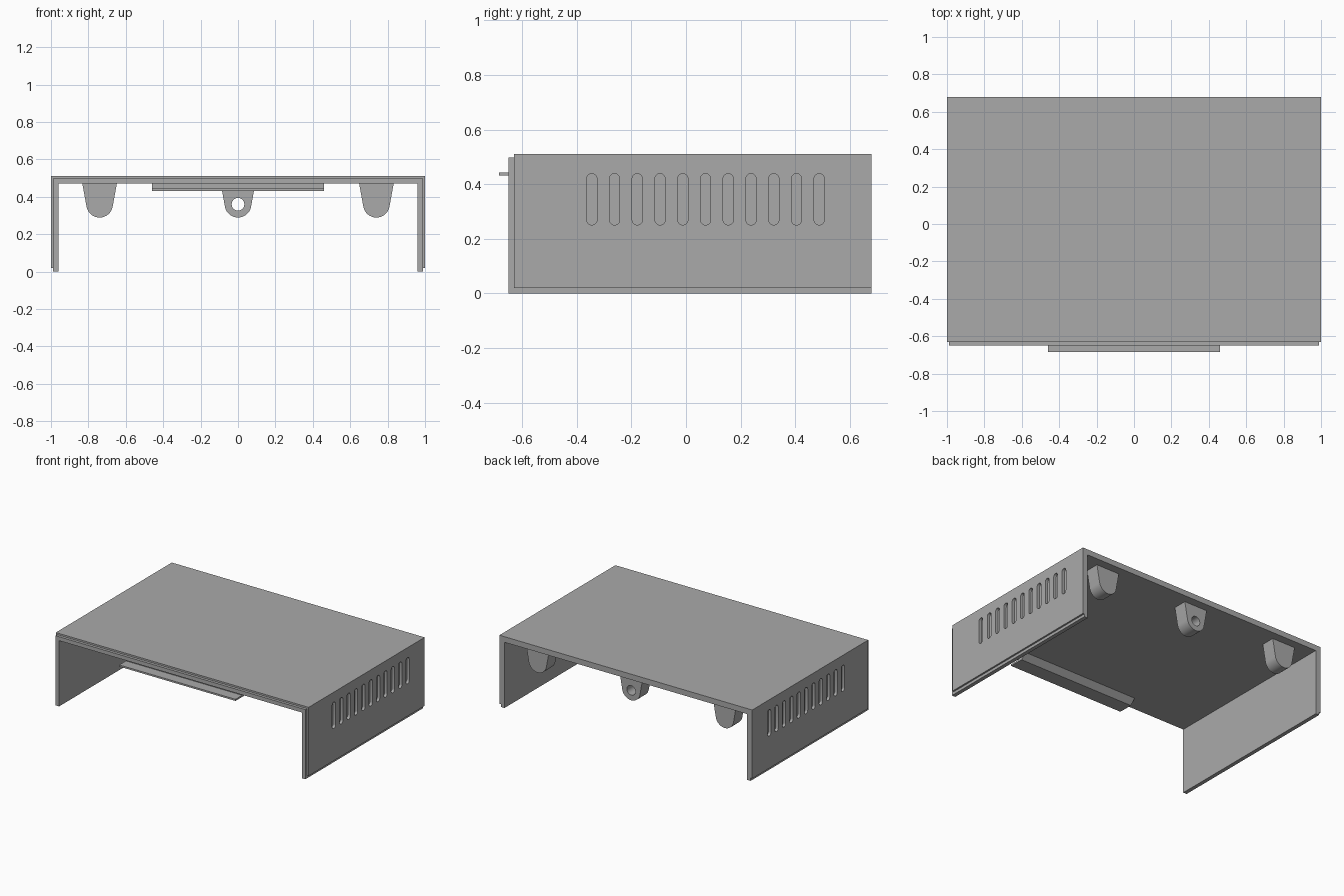
import bpy, bmesh, math
from mathutils import Vector

if "Cube" in bpy.data.objects:
    bpy.data.objects.remove(bpy.data.objects["Cube"], do_unlink=True)

grey = bpy.data.materials.new("cover_grey")
grey.use_nodes = True
grey.diffuse_color = (0.4, 0.4, 0.4, 1)
grey.node_tree.nodes["Principled BSDF"].inputs["Base Color"].default_value = (0.4, 0.4, 0.4, 1)

BACK = 0.68


def add_prism(bm, outline, axis, start, end):
    """Extrude a closed outline along x (outline is y,z) or y (outline is x,z)."""
    def place(u, v, d):
        return Vector((d, u, v)) if axis == "x" else Vector((u, d, v))
    face = bm.faces.new([bm.verts.new(place(u, v, start)) for u, v in outline])
    grown = bmesh.ops.extrude_face_region(bm, geom=[face])["geom"]
    moved = [g for g in grown if isinstance(g, bmesh.types.BMVert)]
    bmesh.ops.translate(bm, verts=moved, vec=place(0, 0, end - start))


def make(name, prisms):
    bm = bmesh.new()
    for prism in prisms:
        add_prism(bm, *prism)
    bmesh.ops.recalc_face_normals(bm, faces=bm.faces)
    mesh = bpy.data.meshes.new(name)
    bm.to_mesh(mesh)
    bm.free()
    mesh.materials.append(grey)
    obj = bpy.data.objects.new(name, mesh)
    bpy.context.collection.objects.link(obj)
    return obj


def cut(obj, cutter):
    mod = obj.modifiers.new("cut", "BOOLEAN")
    mod.operation, mod.solver, mod.object = "DIFFERENCE", "EXACT", cutter
    bpy.context.view_layer.objects.active = obj
    bpy.ops.object.modifier_apply(modifier=mod.name)


def smooth(obj):
    bpy.ops.object.select_all(action="DESELECT")
    obj.select_set(True)
    bpy.context.view_layer.objects.active = obj
    bpy.ops.object.shade_smooth_by_angle(angle=math.radians(30))


def arc(cx, cz, radius, first, last, steps=16):
    angles = [math.radians(first + (last - first) * i / steps) for i in range(steps + 1)]
    return [(cx + radius * math.cos(a), cz + radius * math.sin(a)) for a in angles]


def channel(half, top, thick, bottom):
    """Upside-down U cross-section."""
    inner = half - thick
    return [(-half, bottom), (-half, top), (half, top), (half, bottom),
            (inner, bottom), (inner, top - thick), (-inner, top - thick), (-inner, bottom)]


# Outer skin and the slightly longer inner liner
outer = make("outer_cover", [(channel(1, 0.51, 0.012, 0.02), "y", -0.63, BACK)])
inner = make("inner_liner", [(channel(0.988, 0.498, 0.028, 0), "y", -0.65, BACK)])

# Rows of blind vent slots in both side walls
slots = []
for i in range(11):
    y = -0.345 + i * 0.0833
    outline = arc(y, 0.42, 0.019, 0, 180, 10) + arc(y, 0.27, 0.019, 180, 360, 10)
    slots += [(outline, "x", 0.98, 1.05), (outline, "x", -1.05, -0.98)]
slot_cutter = make("slot_cutter", slots)
for shell in (outer, inner):
    cut(shell, slot_cutter)
    smooth(shell)
bpy.data.objects.remove(slot_cutter, do_unlink=True)

# Rounded tabs hanging near the back; the middle one has a screw hole
for name, x in (("right_tab", -0.74), ("middle_tab", 0), ("left_tab", 0.74)):
    outline = [(x - 0.093, 0.475)] + arc(x, 0.36, 0.071, 190, 350) + [(x + 0.093, 0.475)]
    tab = make(name, [(outline, "y", 0.52, 0.62)])
    if x == 0:
        drill = make("drill", [(arc(0, 0.36, 0.034, 0, 345, 23), "y", 0.4, 0.75)])
        cut(tab, drill)
        bpy.data.objects.remove(drill, do_unlink=True)
    smooth(tab)

# Front latch lip with a sloped root under the top panel
lip = [(-0.685, 0.432), (-0.58, 0.432), (-0.54, 0.472),
       (-0.61, 0.472), (-0.61, 0.444), (-0.685, 0.444)]
make("front_lip", [(lip, "x", -0.46, 0.46)])
